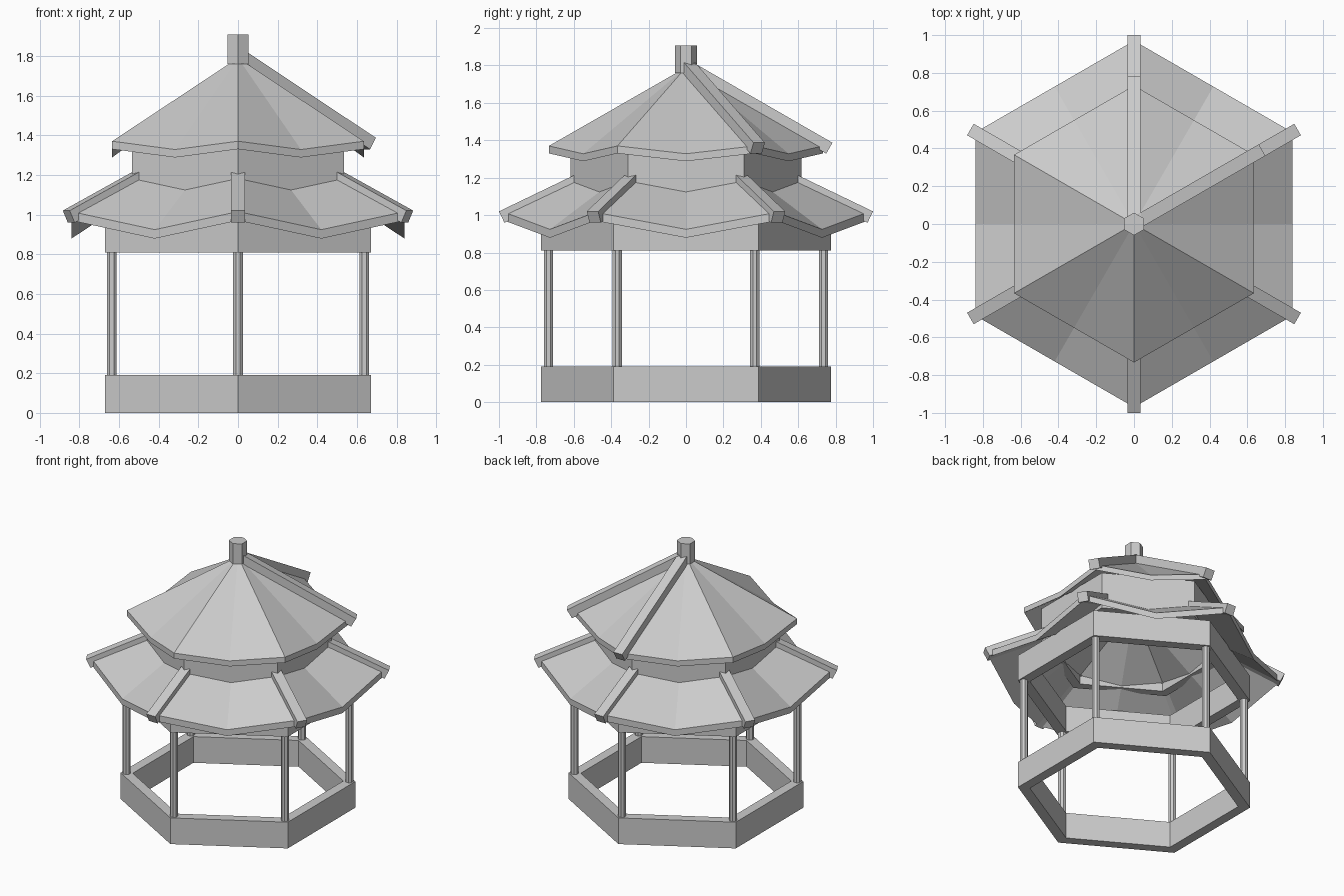
import bpy, bmesh
from math import cos, sin, radians, sqrt, atan2
from mathutils import Matrix, Vector

if "Cube" in bpy.data.objects:
    bpy.data.objects.remove(bpy.data.objects["Cube"])


def polar(r, deg, z):
    return Vector((r * cos(radians(deg)), r * sin(radians(deg)), z))


def finish(bm, name):
    bmesh.ops.recalc_face_normals(bm, faces=bm.faces[:])
    me = bpy.data.meshes.new(name)
    bm.to_mesh(me)
    bm.free()
    ob = bpy.data.objects.new(name, me)
    bpy.context.collection.objects.link(ob)
    return ob


def hex_ring(name, r_out, r_in, z0, z1):
    """Hollow six-sided wall with corners on the y axis."""
    bm = bmesh.new()
    prof = [(r_out, z0), (r_out, z1), (r_in, z1), (r_in, z0)]
    rows = [[bm.verts.new(polar(r, 30 + 60 * k, z)) for r, z in prof]
            for k in range(6)]
    for k in range(6):
        a, b = rows[k], rows[(k + 1) % 6]
        for i in range(4):
            j = (i + 1) % 4
            bm.faces.new((a[i], b[i], b[j], a[j]))
    return finish(bm, name)


def prism(name, sides, r, z0, z1, x=0, y=0, turn=0):
    bm = bmesh.new()
    bmesh.ops.create_cone(bm, cap_ends=True, segments=sides, radius1=r,
                          radius2=r, depth=z1 - z0)
    bm.transform(Matrix.Translation((x, y, (z0 + z1) / 2))
                 @ Matrix.Rotation(radians(turn), 4, 'Z'))
    return finish(bm, name)


def roof(name, r, z_corner, z_mid, z_apex, thick):
    """Twelve-facet roof shell whose eaves dip between the corners."""
    bm = bmesh.new()
    layers = []
    for d in (0, -thick):
        ring = []
        for k in range(12):
            corner = k % 2 == 0
            ring.append(bm.verts.new(polar(
                r if corner else r * sqrt(3) / 2, 30 + 30 * k,
                (z_corner if corner else z_mid) + d)))
        tip = bm.verts.new((0, 0, z_apex + d))
        for k in range(12):
            bm.faces.new((ring[k], ring[(k + 1) % 12], tip))
        layers.append(ring)
    top, low = layers
    for k in range(12):
        n = (k + 1) % 12
        bm.faces.new((top[k], low[k], low[n], top[n]))
    return finish(bm, name)


def ridge(name, deg, start, end, width, height):
    """Beam whose top edge runs from start to end, given as (radius, z)."""
    a, b = Vector((start[0], 0, start[1])), Vector((end[0], 0, end[1]))
    run = b - a
    down = Vector((run.z, 0, -run.x)).normalized() * height
    bm = bmesh.new()
    sides = [[bm.verts.new(p + Vector((0, s * width / 2, 0)))
              for p in (a, b, b + down, a + down)] for s in (-1, 1)]
    for s in sides:
        bm.faces.new(s)
    for i in range(4):
        j = (i + 1) % 4
        bm.faces.new((sides[0][i], sides[0][j], sides[1][j], sides[1][i]))
    bm.transform(Matrix.Rotation(radians(deg), 4, 'Z'))
    return finish(bm, name)


# Walls: low base, beam over the posts, wall between the roofs
hex_ring("base_wall", 0.775, 0.695, 0.0, 0.19)
hex_ring("upper_beam", 0.775, 0.695, 0.81, 1.0)
hex_ring("upper_wall", 0.618, 0.55, 1.105, 1.37)

# Posts
for k in range(6):
    p = polar(0.735, 30 + 60 * k, 0)
    prism(f"post_{k + 1}", 8, 0.027, 0.19, 0.81, p.x, p.y, 22.5)

# Roofs
roof("lower_roof", 0.97, 1.015, 0.924, 1.475, 0.045)
roof("upper_roof", 0.733, 1.37, 1.328, 1.79, 0.04)

# Ridges: six on the lower roof, two on the upper
for k in range(6):
    ridge(f"lower_ridge_{k + 1}", 30 + 60 * k, (0.57, 1.227), (1.0, 1.02),
          0.07, 0.067)
for deg in (30, 90):
    ridge(f"upper_ridge_{deg}", deg, (0.04, 1.815), (0.783, 1.387),
          0.07, 0.067)

# Finial
prism("finial", 6, 0.06, 1.76, 1.907)
